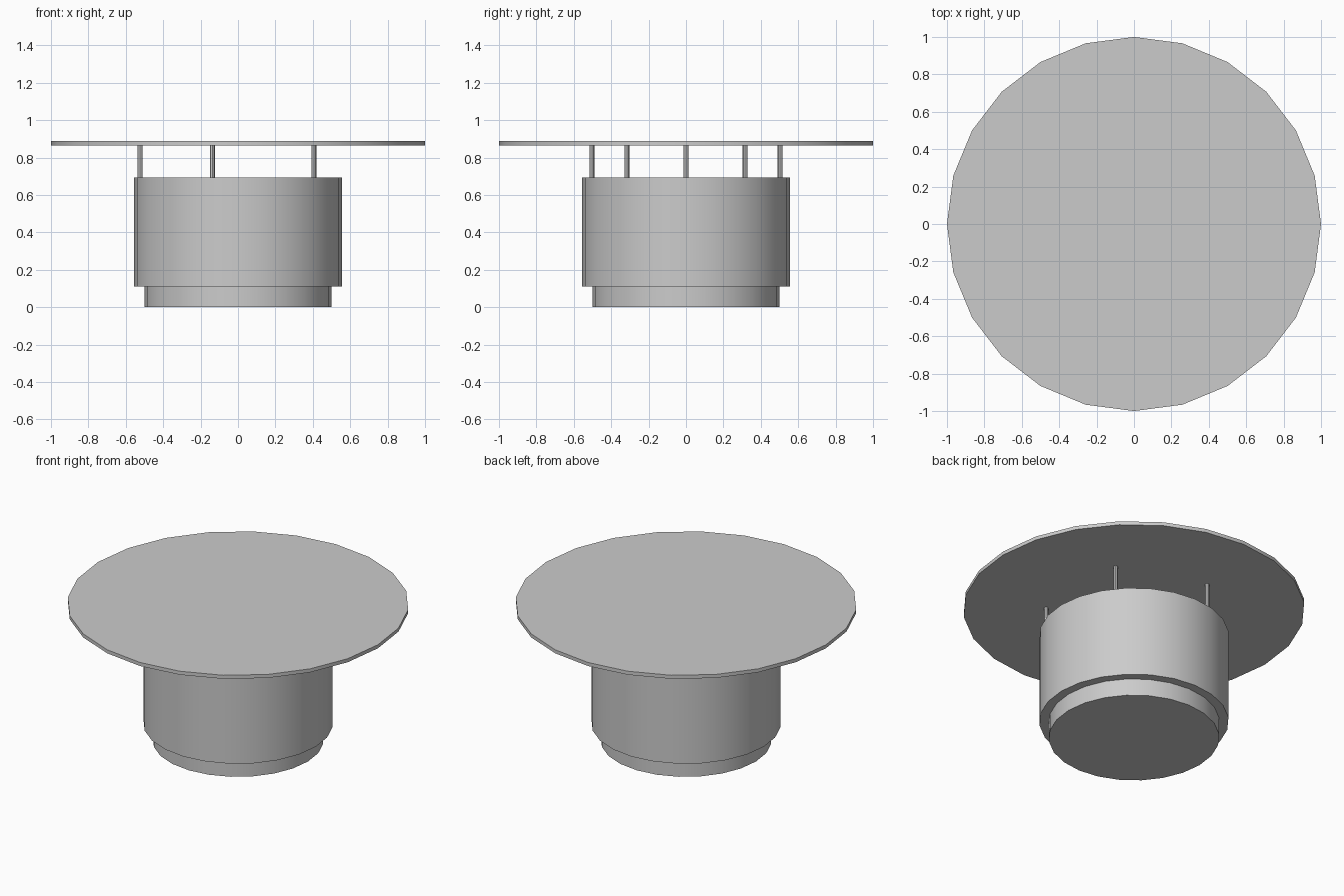
import bpy
import bmesh
import math
from mathutils import Matrix, Vector

cube = bpy.data.objects.get("Cube")
if cube:
    bpy.data.objects.remove(cube, do_unlink=True)

grey = bpy.data.materials.new("grey_metal")
grey.use_nodes = True
colour = (0.6, 0.6, 0.6, 1)
grey.diffuse_color = colour
grey.node_tree.nodes["Principled BSDF"].inputs["Base Color"].default_value = colour

SIDES = 24


def finish(name, bm):
    """Turn a bmesh into a grey object with smooth sides and sharp rims."""
    bmesh.ops.recalc_face_normals(bm, faces=bm.faces)
    mesh = bpy.data.meshes.new(name)
    bm.to_mesh(mesh)
    bm.free()
    mesh.materials.append(grey)
    obj = bpy.data.objects.new(name, mesh)
    bpy.context.collection.objects.link(obj)
    bpy.ops.object.select_all(action='DESELECT')
    obj.select_set(True)
    bpy.context.view_layer.objects.active = obj
    bpy.ops.object.shade_smooth_by_angle(angle=math.radians(30))
    return obj


def cylinder(name, radius, low, high, x=0, y=0, sides=SIDES):
    bm = bmesh.new()
    bmesh.ops.create_cone(bm, cap_ends=True, segments=sides, radius1=radius,
                          radius2=radius, depth=high - low,
                          matrix=Matrix.Translation((x, y, (low + high) / 2))
                          @ Matrix.Rotation(math.pi / 2, 4, 'Z'))
    return finish(name, bm)


def lathe(name, profile):
    bm = bmesh.new()
    verts = [bm.verts.new((r, 0, z)) for r, z in profile]
    edges = [bm.edges.new(pair) for pair in zip(verts, verts[1:])]
    bmesh.ops.spin(bm, geom=verts + edges, axis=(0, 0, 1), cent=Vector(),
                   angle=math.tau, steps=SIDES)
    bmesh.ops.remove_doubles(bm, verts=bm.verts, dist=0.0001)
    return finish(name, bm)


# Stepped drum, open at the top with a thick wall
lathe("drum", [(0, 0), (0.5, 0), (0.5, 0.11), (0.555, 0.11), (0.555, 0.693),
               (0.5, 0.693), (0.5, 0.12), (0, 0.12)])

# Flat cover disc
cylinder("cover", 1.0, 0.865, 0.888)

# Thin posts standing on the drum wall
posts = [(-0.524, 0)] + [(x, side * y) for x, y in ((-0.137, 0.503), (0.406, 0.316))
                         for side in (-1, 1)]
for i, (x, y) in enumerate(posts):
    cylinder(f"post_{i + 1}", 0.0135, 0.69, 0.867, x, y, sides=8)
